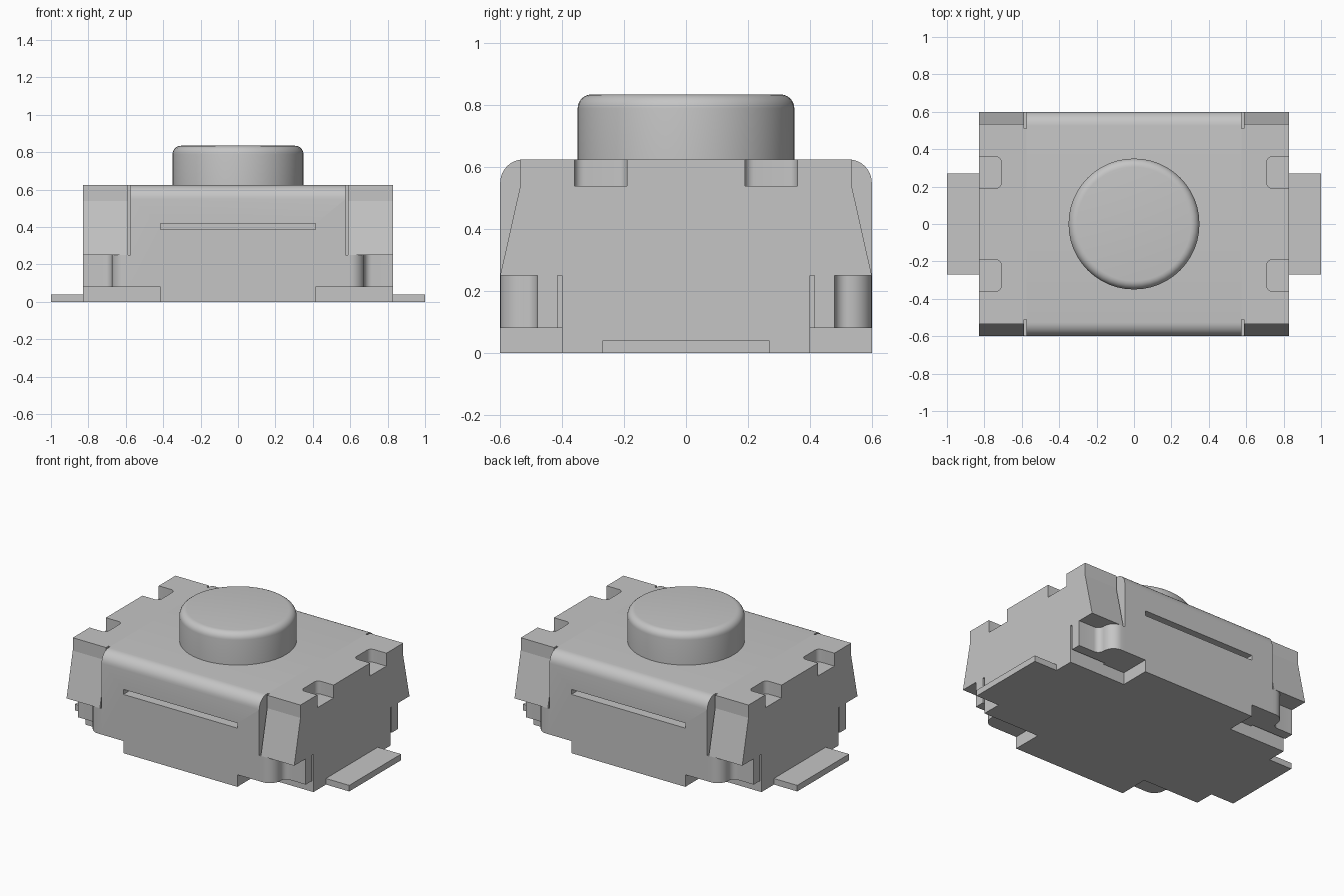
import bpy, bmesh, math

if "Cube" in bpy.data.objects:
    bpy.data.objects.remove(bpy.data.objects["Cube"])

grey = bpy.data.materials.new("satin_grey")
grey.diffuse_color = (0.56, 0.56, 0.56, 1)
grey.use_nodes = True
grey.node_tree.nodes["Principled BSDF"].inputs["Base Color"].default_value = grey.diffuse_color


def finish(name, bm):
    """Turn a bmesh into a named, coloured, angle-smoothed object."""
    bmesh.ops.recalc_face_normals(bm, faces=bm.faces)
    me = bpy.data.meshes.new(name)
    bm.to_mesh(me)
    bm.free()
    ob = bpy.data.objects.new(name, me)
    bpy.context.collection.objects.link(ob)
    me.materials.append(grey)
    smooth(ob)
    return ob


def smooth(ob):
    bpy.ops.object.select_all(action='DESELECT')
    ob.select_set(True)
    bpy.context.view_layer.objects.active = ob
    bpy.ops.object.shade_smooth_by_angle(angle=math.radians(30))


def prism(name, pts, axis, lo, hi):
    """Extrude a profile: axis 'x' takes (y, z) points, axis 'z' takes (x, y)."""
    place = (lambda p, t: (t, p[0], p[1])) if axis == 'x' else (lambda p, t: (p[0], p[1], t))
    bm = bmesh.new()
    a = [bm.verts.new(place(p, lo)) for p in pts]
    b = [bm.verts.new(place(p, hi)) for p in pts]
    bm.faces.new(a)
    bm.faces.new(b[::-1])
    n = len(pts)
    for i in range(n):
        j = (i + 1) % n
        bm.faces.new((a[i], a[j], b[j], b[i]))
    return finish(name, bm)


def box(name, x0, x1, y0, y1, z0, z1):
    return prism(name, [(x0, y0), (x1, y0), (x1, y1), (x0, y1)], 'z', z0, z1)


def arc(cx, cy, r, a0, a1, n=8):
    return [(cx + r * math.cos(math.radians(a0 + (a1 - a0) * i / n)),
             cy + r * math.sin(math.radians(a0 + (a1 - a0) * i / n))) for i in range(n + 1)]


TOP = 0.625
MID, END = 0.575, 0.587   # edge of the middle cover and start of the end blocks

# Middle of the cover, rounded over along both long top edges
half = [(0.6, 0.08)] + arc(0.525, TOP - 0.075, 0.075, 0, 90)
cover = prism("cover_middle", half + [(-y, z) for y, z in reversed(half)], 'x', -MID, MID)

# Long slots in the front and back walls
for s in (-1, 1):
    y0, y1 = sorted((s * 0.54, s * 0.7))
    cutter = box("slot_cutter", -0.415, 0.415, y0, y1, 0.387, 0.42)
    cutter.hide_render = True
    mod = cover.modifiers.new("slot", 'BOOLEAN')
    mod.operation = 'DIFFERENCE'
    mod.solver = 'EXACT'
    mod.object = cutter
    bpy.context.view_layer.objects.active = cover
    bpy.ops.object.modifier_apply(modifier=mod.name)
    bpy.data.objects.remove(cutter)
smooth(cover)

# Base: wide foot in the middle, narrower block running end to end
box("base_foot", -0.415, 0.415, -0.6, 0.6, 0, 0.08)
box("base_block", -0.83, 0.83, -0.40, 0.40, 0, 0.25)

# Plan of the upper end block: two rounded notches in the outer edge
notch = [(0.83, 0.19)] + arc(0.74, 0.22, 0.03, 270, 180, 5) \
    + arc(0.74, 0.33, 0.03, 180, 90, 5) + [(0.83, 0.36)]
right_edge = [(x, -y) for x, y in reversed(notch)] + notch
end_plan = [(END, -0.535), (0.83, -0.535)] + right_edge + [(0.83, 0.535), (END, 0.535)]

# Plan of a pressed corner leg: bulges out of the wall, then sweeps in flat
leg_plan = [(MID, -0.6)] + arc(0.60, -0.525, 0.075, -90, 0) \
    + arc(0.715, -0.52, 0.04, 180, 90, 6) + [(0.83, -0.48), (0.83, -0.415), (MID, -0.415)]

for sx, side in ((-1, "left"), (1, "right")):
    def span(a, b):
        return sorted((sx * a, sx * b))

    # End block: flared lower walls and notched top
    prism(side + "_end_lower", [(-0.6, 0.25), (0.6, 0.25), (0.535, 0.54), (-0.535, 0.54)],
          'x', *span(END, 0.83))
    prism(side + "_end_upper", [(sx * x, y) for x, y in end_plan], 'z', 0.54, TOP)

    # Neck joining the end to the middle, leaving thin slits beside it
    box(side + "_end_neck", *span(MID, END), -0.51, 0.51, 0.25, TOP)

    # Flat solder terminal
    box(side + "_terminal", *span(0.83, 1.0), -0.27, 0.27, 0, 0.04)

    # Corner legs, front and back
    for sy, face in ((1, "front"), (-1, "back")):
        prism(f"{face}_{side}_leg", [(sx * x, sy * y) for x, y in leg_plan], 'z', 0.08, 0.25)

# Round push button with a softened rim
rim = [(0.35, TOP - 0.01)] + arc(0.305, 0.79, 0.045, 0, 90, 6)
bm = bmesh.new()
N = 48
rings = [[bm.verts.new((r * math.cos(math.tau * i / N), r * math.sin(math.tau * i / N), z))
          for i in range(N)] for r, z in rim]
for lo, hi in zip(rings, rings[1:]):
    for i in range(N):
        j = (i + 1) % N
        bm.faces.new((lo[i], lo[j], hi[j], hi[i]))
bm.faces.new(rings[-1])
bm.faces.new(rings[0][::-1])
finish("push_button", bm)
